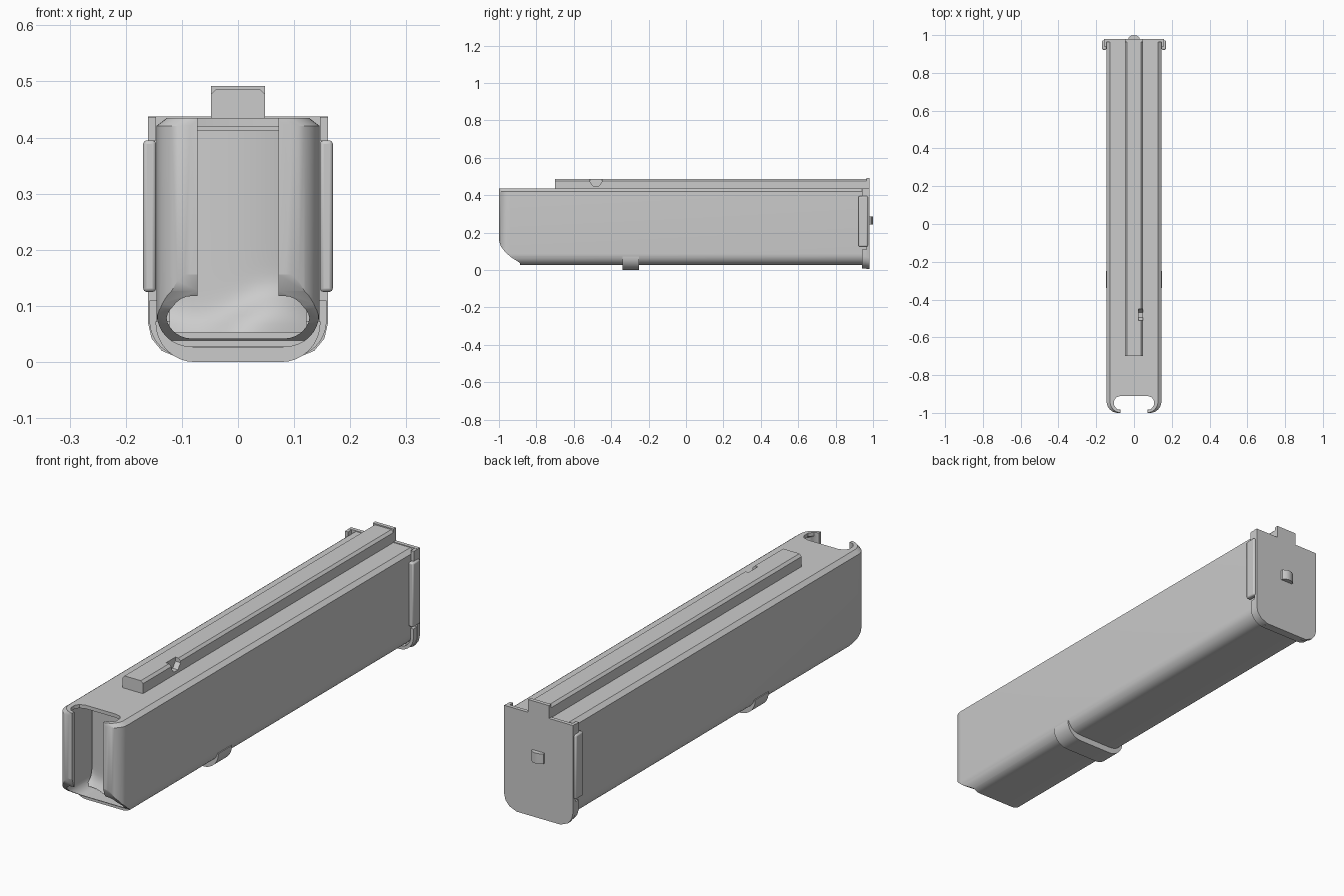
import bpy, bmesh, math
from mathutils import Vector

if "Cube" in bpy.data.objects:
    bpy.data.objects.remove(bpy.data.objects["Cube"])


def finish(name, bm, bevel=0.0):
    bmesh.ops.recalc_face_normals(bm, faces=bm.faces)
    me = bpy.data.meshes.new(name)
    bm.to_mesh(me)
    bm.free()
    ob = bpy.data.objects.new(name, me)
    bpy.context.collection.objects.link(ob)
    if bevel:
        m = ob.modifiers.new("bevel", 'BEVEL')
        m.width, m.segments = bevel, 2
    return ob


def loft(name, rings):
    """Skin closed rings of equal length and cap both ends."""
    bm = bmesh.new()
    vs = [[bm.verts.new(p) for p in r] for r in rings]
    n = len(vs[0])
    for a, b in zip(vs, vs[1:]):
        for i in range(n):
            bm.faces.new((a[i], a[(i + 1) % n], b[(i + 1) % n], b[i]))
    bm.faces.new(vs[0])
    bm.faces.new(vs[-1])
    return finish(name, bm)


def prism(name, pts, axis, lo, hi):
    """Extrude a 2D outline along one axis."""
    def at(p, d):
        q = list(p)
        q.insert(axis, d)
        return q
    return loft(name, [[at(p, d) for p in pts] for d in (lo, hi)])


def box(name, x0, x1, y0, y1, z0, z1, bevel=0.0):
    bm = bmesh.new()
    bmesh.ops.create_cube(bm, size=1)
    for v in bm.verts:
        v.co = Vector(((x0 + x1) / 2 + v.co.x * (x1 - x0), (y0 + y1) / 2 + v.co.y * (y1 - y0),
                       (z0 + z1) / 2 + v.co.z * (z1 - z0)))
    return finish(name, bm, bevel)


def half_u(w, zb, r, top, n=8):
    """Right half of a round-cornered U, from the top edge down to the floor."""
    arc = [(w - r + r * math.cos(a), zb + r - r * math.sin(a))
           for a in (math.pi / 2 * i / n for i in range(n + 1))]
    return [(w, top)] + arc


def full_u(*args):
    h = half_u(*args)
    return h + [(-x, z) for x, z in reversed(h)]


def tube_section(w, zb, r, top, chamfer):
    u = full_u(w, zb, r, top - chamfer)
    return u + [(-w + chamfer * 1.3, top), (w - chamfer * 1.3, top)]


def u_band(name, w, zb, r, top, t, y0, y1):
    outer = full_u(w, zb, r, top)
    inner = full_u(w - t, zb + t, r - t, top)
    return prism(name, outer + inner[::-1], 1, y0, y1)


def tube(name, w, zb, r, top, chamfer, front, back, corner):
    """Long tube whose front vertical corners are rounded in plan."""
    rings = []
    for i in range(9):
        a = math.pi / 2 * i / 8
        y = front + corner * (1 - math.sin(a))
        ww = w - corner + corner * math.cos(a)
        rings.append((y, ww))
    rings = rings[::-1] + [(back, w)]
    return loft(name, [[(x, y, z) for x, z in tube_section(ww, zb, r, top, chamfer)]
                       for y, ww in rings])


def cut(ob, *cutters):
    for c in cutters:
        m = ob.modifiers.new("cut", 'BOOLEAN')
        m.operation, m.solver, m.object = 'DIFFERENCE', 'EXACT', c
    bpy.context.view_layer.update()
    dg = bpy.context.evaluated_depsgraph_get()
    me = bpy.data.meshes.new_from_object(ob.evaluated_get(dg))
    ob.modifiers.clear()
    ob.data = me
    for c in cutters:
        bpy.data.objects.remove(c)


# hollow body with open front, top notch and swept lower front edge
body = tube("body_shell", 0.145, 0.027, 0.06, 0.435, 0.014, -1.0, 0.967, 0.06)
cavity = tube("cavity", 0.129, 0.042, 0.046, 0.42, 0.01, -0.983, 0.95, 0.045)
slot = box("front_slot", -0.072, 0.072, -1.1, -0.95, -0.1, 0.6)
notch_pts = [(-0.072, -0.985), (-0.09, -0.98), (-0.105, -0.96), (-0.105, -0.935), (-0.095, -0.918), (-0.07, -0.91)]
notch = prism("top_notch", notch_pts + [(-x, y) for x, y in notch_pts[::-1]], 2, 0.3, 0.6)
sweep = prism("lower_front", [(-1.1, 0.156), (-0.999, 0.156), (-0.99, 0.127), (-0.968, 0.097), (-0.935, 0.068),
                              (-0.888, 0.038), (-0.888, -0.1), (-1.1, -0.1)], 0, -0.4, 0.4)
cut(body, cavity, slot, notch, sweep)

# top rail with chamfered edges and a small catch notch
rail = prism("top_rail", [(-0.048, 0.43), (-0.048, 0.477), (-0.038, 0.487), (0.038, 0.487),
                          (0.048, 0.477), (0.048, 0.43)], 1, -0.70, 0.968)
catch = prism("rail_catch", [(-0.512, 0.5), (-0.512, 0.47), (-0.495, 0.447), (-0.468, 0.447),
                             (-0.45, 0.47), (-0.45, 0.5)], 0, 0.024, 0.1)
cut(rail, catch)

# follower inside the front opening: curved face with a wavy step at the bottom
bm = bmesh.new()
N, M = 24, 24
grid = []
for j in range(M + 1):
    row = []
    for i in range(N + 1):
        x = -0.122 + 0.244 * i / N
        z = 0.053 + 0.36 * j / M
        wave = 0.08 + 0.028 * math.sin(x / 0.122 * math.pi * 0.8)
        step = 1 / (1 + math.exp((z - wave) / 0.012))
        row.append(bm.verts.new((x, -0.82 + 1.6 * x * x - 0.05 * step, z)))
    grid.append(row)
for j in range(M):
    for i in range(N):
        bm.faces.new((grid[j][i], grid[j][i + 1], grid[j + 1][i + 1], grid[j + 1][i]))
ext = bmesh.ops.extrude_face_region(bm, geom=list(bm.faces), use_keep_orig=True)
for v in ext["geom"]:
    if isinstance(v, bmesh.types.BMVert):
        v.co.y = -0.7
follower = finish("follower", bm)

# rib around the underside
u_band("bottom_rib", 0.147, 0.0, 0.07, 0.072, 0.026, -0.34, -0.25)

# end plate with upper tab, curled lower lip and side clips
half = [(0.048, 0.492), (0.048, 0.438), (0.16, 0.438), (0.16, 0.068), (0.154, 0.042), (0.136, 0.02), (0.102, 0.006)]
prism("end_plate", half + [(-x, z) for x, z in half[::-1]], 1, 0.964, 0.98)
u_band("plate_lower_lip", 0.158, 0.009, 0.065, 0.11, 0.013, 0.94, 0.966)
for s, side in ((1, "right"), (-1, "left")):
    xs = sorted((s * 0.146, s * 0.169))
    box("side_clip_" + side, *xs, 0.922, 0.972, 0.125, 0.395, 0.006)
    xs = sorted((s * 0.146, s * 0.16))
    box("plate_top_lip_" + side, *xs, 0.94, 0.966, 0.395, 0.437)

# small latch button on the end plate
prism("latch_button", [(-0.028, 0.975), (-0.028, 0.988), (-0.015, 0.997), (0, 1.0), (0.015, 0.997),
                       (0.028, 0.988), (0.028, 0.975)], 2, 0.243, 0.287)

# smooth the curves while keeping hard edges crisp
for ob in bpy.context.scene.objects:
    ob.select_set(True)
bpy.context.view_layer.objects.active = body
bpy.ops.object.shade_smooth_by_angle(angle=math.radians(30))
